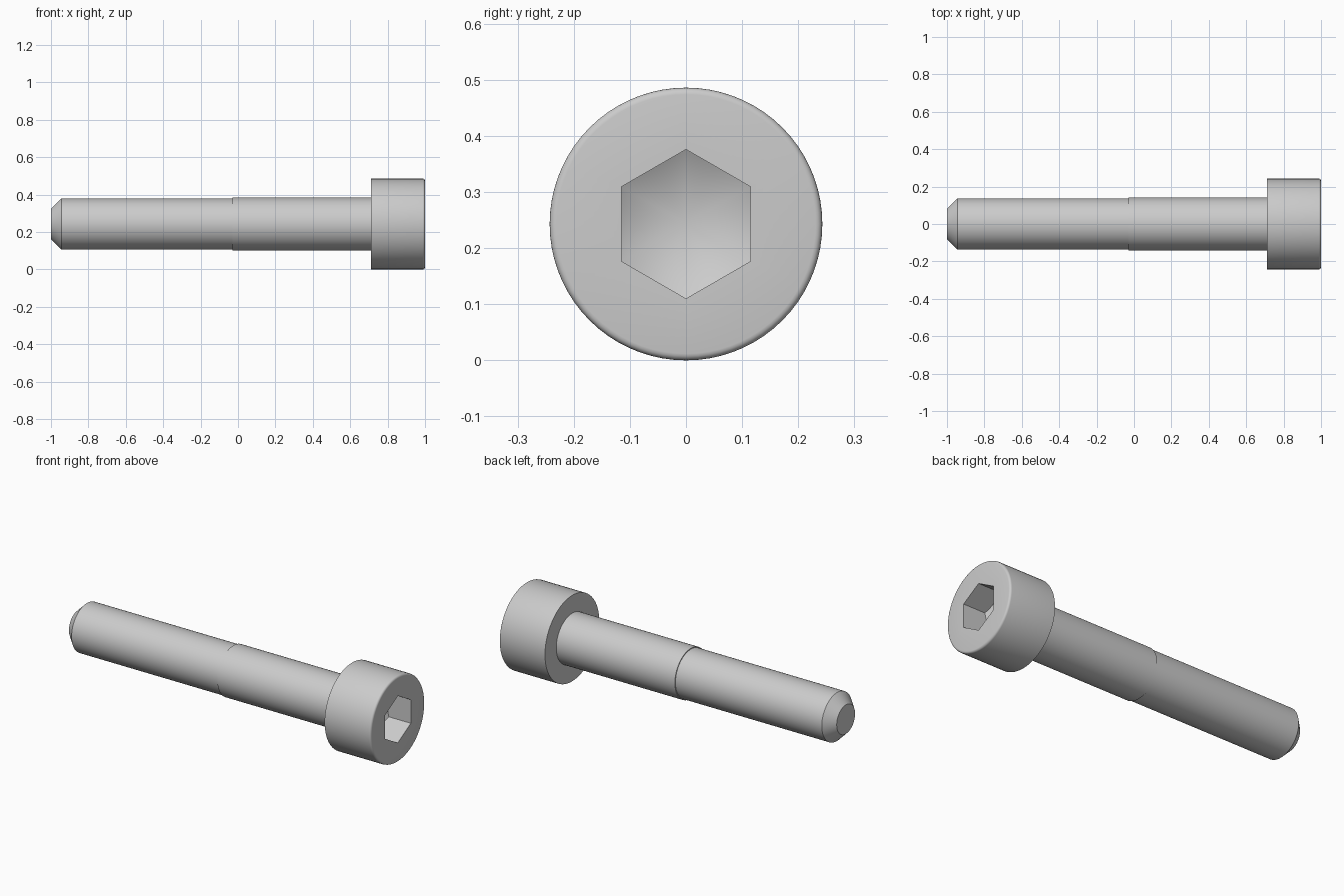
import bpy, bmesh
from math import sin, cos, pi, radians

cube = bpy.data.objects.get("Cube")
if cube:
    bpy.data.objects.remove(cube, do_unlink=True)

SEG = 72            # divisible by six so the socket corners are exact
AXIS_Z = 0.243      # height of the bolt axis
HEAD_R, SHANK_R, THREAD_R, TIP_R = 0.243, 0.142, 0.137, 0.082
HEAD_X, SHANK_X = 0.712, -0.03
FLAT = 0.115        # socket half width across the flats

steel = bpy.data.materials.new("grey steel")
steel.use_nodes = True
grey = (0.6, 0.6, 0.6, 1)
steel.diffuse_color = grey
steel.node_tree.nodes["Principled BSDF"].inputs["Base Color"].default_value = grey


def circle(x, r):
    """Ring of points around the bolt axis."""
    angles = [2 * pi * i / SEG for i in range(SEG)]
    return [(x, r * sin(a), AXIS_Z + r * cos(a)) for a in angles]


def hexagon(x, slope=0):
    """Hexagonal ring with corners up and down; slope makes it follow a cone."""
    ring = []
    for i in range(SEG):
        a = 2 * pi * i / SEG
        r = FLAT / cos(a % (pi / 3) - pi / 6)
        ring.append((x + slope * r, r * sin(a), AXIS_Z + r * cos(a)))
    return ring


def loft(name, rings, tip=None, cap=False):
    """Skin consecutive rings; optionally cap the first and close the last to a point."""
    bm = bmesh.new()
    loops = [[bm.verts.new(p) for p in ring] for ring in rings]
    for a, b in zip(loops, loops[1:]):
        for i in range(SEG):
            j = (i + 1) % SEG
            bm.faces.new((a[i], b[i], b[j], a[j]))
    if cap:
        bm.faces.new(loops[0])
    if tip:
        apex = bm.verts.new(tip)
        last = loops[-1]
        for i in range(SEG):
            bm.faces.new((last[i], apex, last[(i + 1) % SEG]))
    # Orient by the first wall face, which must look away from the axis
    bmesh.ops.recalc_face_normals(bm, faces=bm.faces)
    bm.normal_update()
    wall = max(bm.faces, key=lambda f: f.calc_center_median().z)
    if wall.normal.z < 0:
        bmesh.ops.reverse_faces(bm, faces=bm.faces)
    mesh = bpy.data.meshes.new(name)
    bm.to_mesh(mesh)
    bm.free()
    mesh.materials.append(steel)
    obj = bpy.data.objects.new(name, mesh)
    bpy.context.collection.objects.link(obj)
    bpy.ops.object.select_all(action="DESELECT")
    obj.select_set(True)
    bpy.context.view_layer.objects.active = obj
    bpy.ops.object.shade_smooth_by_angle(angle=radians(28))
    return obj


# Threaded section with a chamfered, flat end
loft("threaded_section",
     [circle(-1, TIP_R), circle(-0.945, THREAD_R), circle(SHANK_X, THREAD_R)], cap=True)

# Plain shank with the small step down to the thread
loft("plain_shank",
     [circle(SHANK_X, THREAD_R), circle(SHANK_X, SHANK_R), circle(HEAD_X, SHANK_R)])

# Head: underside, wall, rounded rim, flat face, hex socket with conical floor
FILLET = 0.012
rim = [circle(1 - FILLET + FILLET * sin(t), HEAD_R - FILLET + FILLET * cos(t))
       for t in (k * pi / 8 for k in range(5))]
APEX_X, SLOPE = 0.79, 0.55
loft("socket_head",
     [circle(HEAD_X, SHANK_R), circle(HEAD_X, HEAD_R)] + rim
     + [hexagon(1), hexagon(APEX_X, SLOPE)],
     tip=(APEX_X, 0, AXIS_Z))
